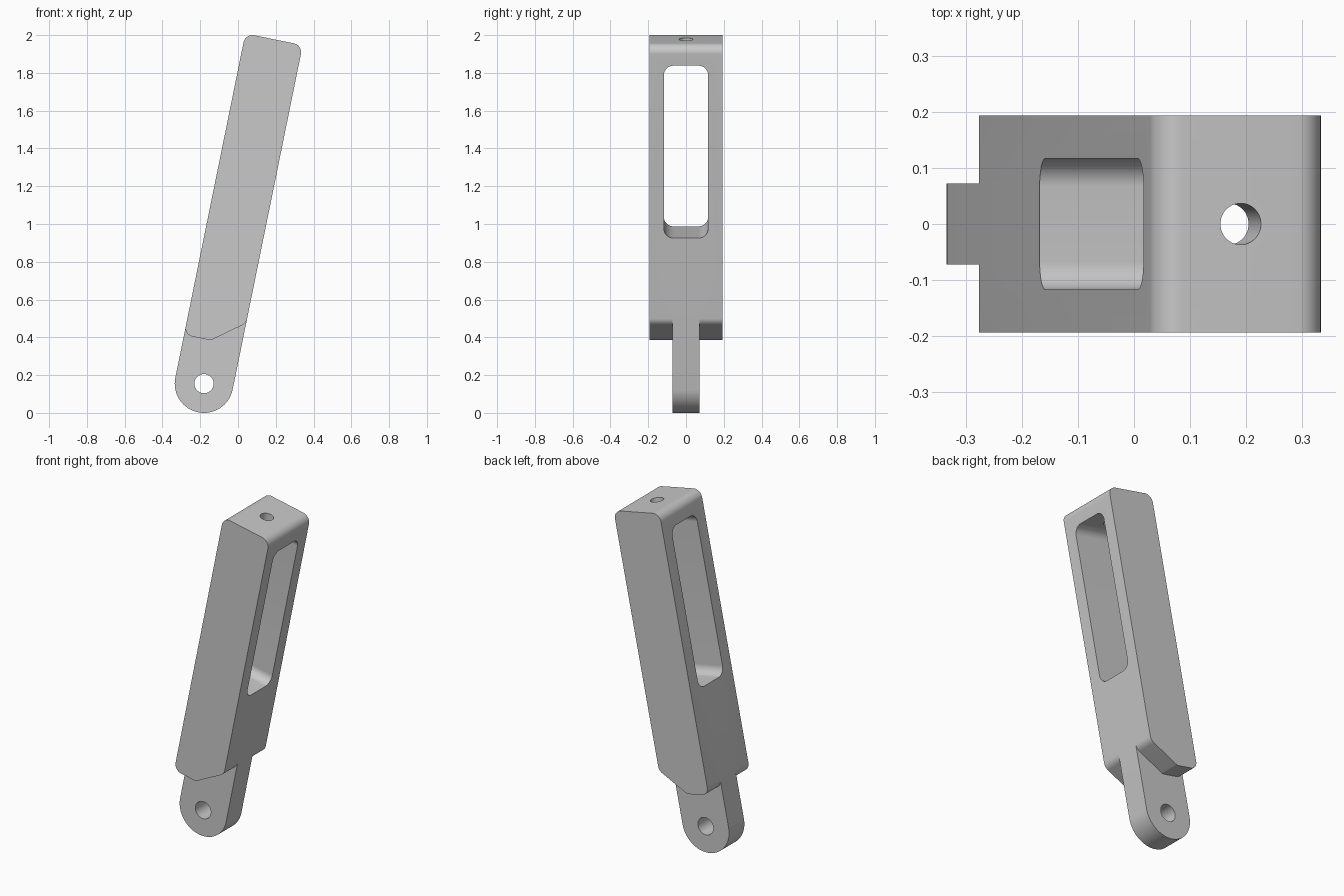
import bpy, bmesh, math
from mathutils import Vector, Matrix

default = bpy.data.objects.get("Cube")
if default:
    bpy.data.objects.remove(default, do_unlink=True)

HALF = 0.155      # half width of the arm
TOP = 1.86        # arm length above the pivot
TILT = math.radians(11.5)

grey = bpy.data.materials.new("grey metal")
grey.use_nodes = True
colour = (0.584, 0.584, 0.584, 1)
grey.diffuse_color = colour
grey.node_tree.nodes["Principled BSDF"].inputs["Base Color"].default_value = colour


def rounded(corners, steps=10):
    """Outline with filleted corners, each given as (a, b, radius)."""
    outline = []
    for i, (a, b, radius) in enumerate(corners):
        p = Vector((a, b))
        to_prev = (Vector(corners[i - 1][:2]) - p).normalized()
        to_next = (Vector(corners[(i + 1) % len(corners)][:2]) - p).normalized()
        half = to_prev.angle(to_next) / 2
        centre = p + (to_prev + to_next).normalized() * radius / math.sin(half)
        start = p + to_prev * radius / math.tan(half) - centre
        end = p + to_next * radius / math.tan(half) - centre
        for k in range(steps + 1):
            outline.append(centre + start.lerp(end, k / steps).normalized() * radius)
    return outline


def circle(radius, sides=48):
    return [Vector((radius * math.cos(math.tau * k / sides),
                    radius * math.sin(math.tau * k / sides))) for k in range(sides)]


def prism(name, outline, axis, low, high):
    """Extrude an outline along the x, y or z axis."""
    place = {"x": lambda a, b, d: (d, a, b),
             "y": lambda a, b, d: (a, d, b),
             "z": lambda a, b, d: (a, b, d)}[axis]
    bm = bmesh.new()
    face = bm.faces.new([bm.verts.new(place(p.x, p.y, low)) for p in outline])
    sides = bmesh.ops.extrude_face_region(bm, geom=[face], use_keep_orig=True)["geom"]
    moved = [v for v in sides if isinstance(v, bmesh.types.BMVert)]
    bmesh.ops.translate(bm, verts=moved, vec=place(0, 0, high - low))
    bmesh.ops.recalc_face_normals(bm, faces=bm.faces)
    mesh = bpy.data.meshes.new(name)
    bm.to_mesh(mesh)
    bm.free()
    mesh.materials.append(grey)
    obj = bpy.data.objects.new(name, mesh)
    bpy.context.collection.objects.link(obj)
    return obj


def combine(target, tool, operation):
    bpy.context.view_layer.objects.active = target
    mod = target.modifiers.new(tool.name, "BOOLEAN")
    mod.operation, mod.solver, mod.object = operation, "EXACT", tool
    bpy.ops.object.modifier_apply(modifier=mod.name)
    bpy.data.objects.remove(tool, do_unlink=True)


# Wide upper body with rounded top and bevelled shoulder
arm = prism("link_arm", rounded([
    (-HALF, TOP, 0.048), (HALF, TOP, 0.048), (HALF, 0.358, 0.05),
    (-0.01, 0.232, 0.03), (-HALF, 0.232, 0.045)]), "y", -0.194, 0.194)

# Narrow tongue with a round end at the pivot
end = [Vector((HALF * math.cos(a), HALF * math.sin(a)))
       for a in (math.pi + math.pi * k / 32 for k in range(33))]
tongue = prism("tongue", end + [Vector((HALF, 0.6)), Vector((-HALF, 0.6))],
               "y", -0.072, 0.072)
combine(arm, tongue, "UNION")

# Window through the body, pivot hole and top hole
window = rounded([(-0.117, 0.818, 0.05), (0.117, 0.818, 0.05),
                  (0.117, 1.749, 0.05), (-0.117, 1.749, 0.05)])
combine(arm, prism("window_cutter", window, "x", -0.3, 0.3), "DIFFERENCE")
combine(arm, prism("pivot_cutter", circle(0.051), "y", -0.3, 0.3), "DIFFERENCE")
combine(arm, prism("top_hole_cutter", circle(0.037), "z", 1.6, 2.0), "DIFFERENCE")

# Lean the arm and set its pivot in place
arm.data.transform(Matrix.Translation((-0.18, 0, 0.155)) @ Matrix.Rotation(TILT, 4, "Y"))
bpy.ops.object.select_all(action="DESELECT")
arm.select_set(True)
bpy.context.view_layer.objects.active = arm
bpy.ops.object.shade_smooth_by_angle(angle=math.radians(25))
